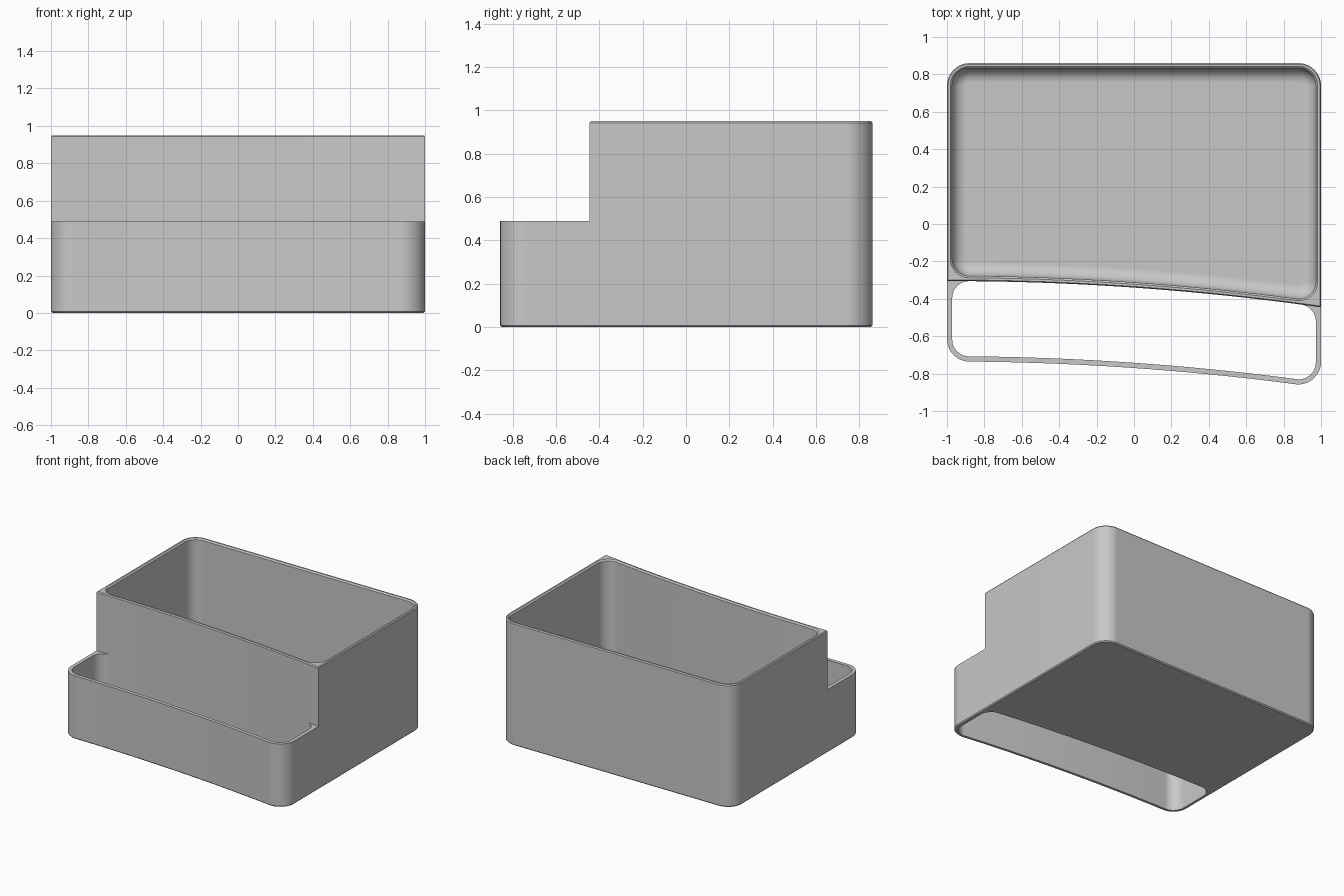
import bpy, bmesh, math
from mathutils import Vector

cube = bpy.data.objects.get("Cube")
if cube:
    bpy.data.objects.remove(cube, do_unlink=True)

HEIGHT, LOW, BACK = 0.95, 0.49, 0.86
DEPTH = 0.43            # distance from the dividing wall to the front wall
WALL, FLOOR = 0.028, 0.03
CORNER, INNER = 0.12, 0.09
BEVEL = 0.008
SEGS = 8

grey = bpy.data.materials.new("plain grey")
grey.use_nodes = True
colour = (0.58, 0.58, 0.58, 1)
grey.diffuse_color = colour
grey.node_tree.nodes["Principled BSDF"].inputs["Base Color"].default_value = colour


def sweep(x):
    """Curved line of the dividing wall."""
    return -0.305 - 0.14 * ((x + 1) / 2) ** 2


def curve(shift):
    """Middle of the curved wall, left to right."""
    xs = [-0.8 + 0.1 * i for i in range(17)]
    return [(x, sweep(x) + shift, None) for x in xs]


def rounded(points, closed=True):
    """Replace each point that has a radius with a round corner."""
    out, n = [], len(points)
    for i, (x, y, r) in enumerate(points):
        p = Vector((x, y))
        if r is None or (not closed and i in (0, n - 1)):
            out.append(p)
            continue
        a = (Vector(points[i - 1][:2]) - p).normalized()
        b = (Vector(points[(i + 1) % n][:2]) - p).normalized()
        half = a.angle(b) / 2
        centre = p + (a + b).normalized() * (r / math.sin(half))
        start = p + a * (r / math.tan(half)) - centre
        end = p + b * (r / math.tan(half)) - centre
        for k in range(SEGS + 1):
            d = start.lerp(end, k / SEGS)
            out.append(centre + (d.normalized() * r if r > 0 else d))
    return out


def loft(name, rings):
    """Skin a stack of (outline, height) rings and close both ends."""
    bm = bmesh.new()
    loops = [[bm.verts.new((p.x, p.y, z)) for p in ring] for ring, z in rings]
    for lo, hi in zip(loops, loops[1:]):
        for i in range(len(lo)):
            bm.faces.new((lo[i - 1], lo[i], hi[i], hi[i - 1]))
    bm.faces.new(loops[0])
    bm.faces.new(loops[-1])
    bmesh.ops.remove_doubles(bm, verts=bm.verts, dist=0.00001)
    bmesh.ops.recalc_face_normals(bm, faces=bm.faces)
    mesh = bpy.data.meshes.new(name)
    bm.to_mesh(mesh)
    bm.free()
    mesh.materials.append(grey)
    obj = bpy.data.objects.new(name, mesh)
    bpy.context.collection.objects.link(obj)
    bpy.ops.object.select_all(action='DESELECT')
    obj.select_set(True)
    bpy.context.view_layer.objects.active = obj
    bpy.ops.object.shade_smooth_by_angle(angle=math.radians(30))
    mod = obj.modifiers.new("even shading", 'WEIGHTED_NORMAL')
    mod.keep_sharp = True
    return obj


def box_outline(inset, front_inset, front_r, back_r):
    x, y = 1 - inset, BACK - inset
    return rounded([(-x, sweep(-x) + front_inset, front_r), *curve(front_inset),
                    (x, sweep(x) + front_inset, front_r),
                    (x, y, back_r), (-x, y, back_r)])


def cavity(inset):
    r = max(INNER + WALL - inset, 0.01)
    return box_outline(inset, inset, r, r)


# Tall rear bin: outer shell, rim, then the cavity down to its rounded floor
rings = [(box_outline(BEVEL, 0, 0, CORNER - BEVEL), 0),
         (box_outline(0, 0, 0, CORNER), BEVEL),
         (box_outline(0, 0, 0, CORNER), HEIGHT - BEVEL),
         (box_outline(0.006, 0.006, 0, CORNER - 0.006), HEIGHT),
         (cavity(WALL - 0.01), HEIGHT),
         (cavity(WALL), HEIGHT - 0.01)]
COVE = 0.075
for k in range(SEGS + 1):
    a = math.pi / 2 * k / SEGS
    rings.append((cavity(WALL + COVE * (1 - math.cos(a))),
                  FLOOR + COVE * (1 - math.sin(a))))
loft("rear_bin", rings)


# Low front wall: a U-shaped band around an opening with no floor
def band_outline(inset):
    x, r = 1 - inset, CORNER - inset
    shift = inset - DEPTH
    outer = rounded([(-x, sweep(-1), None), (-x, sweep(-x) + shift, r),
                     *curve(shift), (x, sweep(x) + shift, r),
                     (x, sweep(1), None)], closed=False)
    w, shift = 1 - WALL, WALL - DEPTH
    inner = rounded([(0.8, sweep(0.8), None), (w, sweep(w), INNER),
                     (w, sweep(w) + shift, INNER), *reversed(curve(shift)),
                     (-w, sweep(-w) + shift, INNER), (-w, sweep(-w), INNER),
                     (-0.8, sweep(-0.8), None)], closed=False)
    return outer + inner[1:-1]


loft("front_band", [(band_outline(BEVEL), 0),
                    (band_outline(0), BEVEL),
                    (band_outline(0), LOW)])
